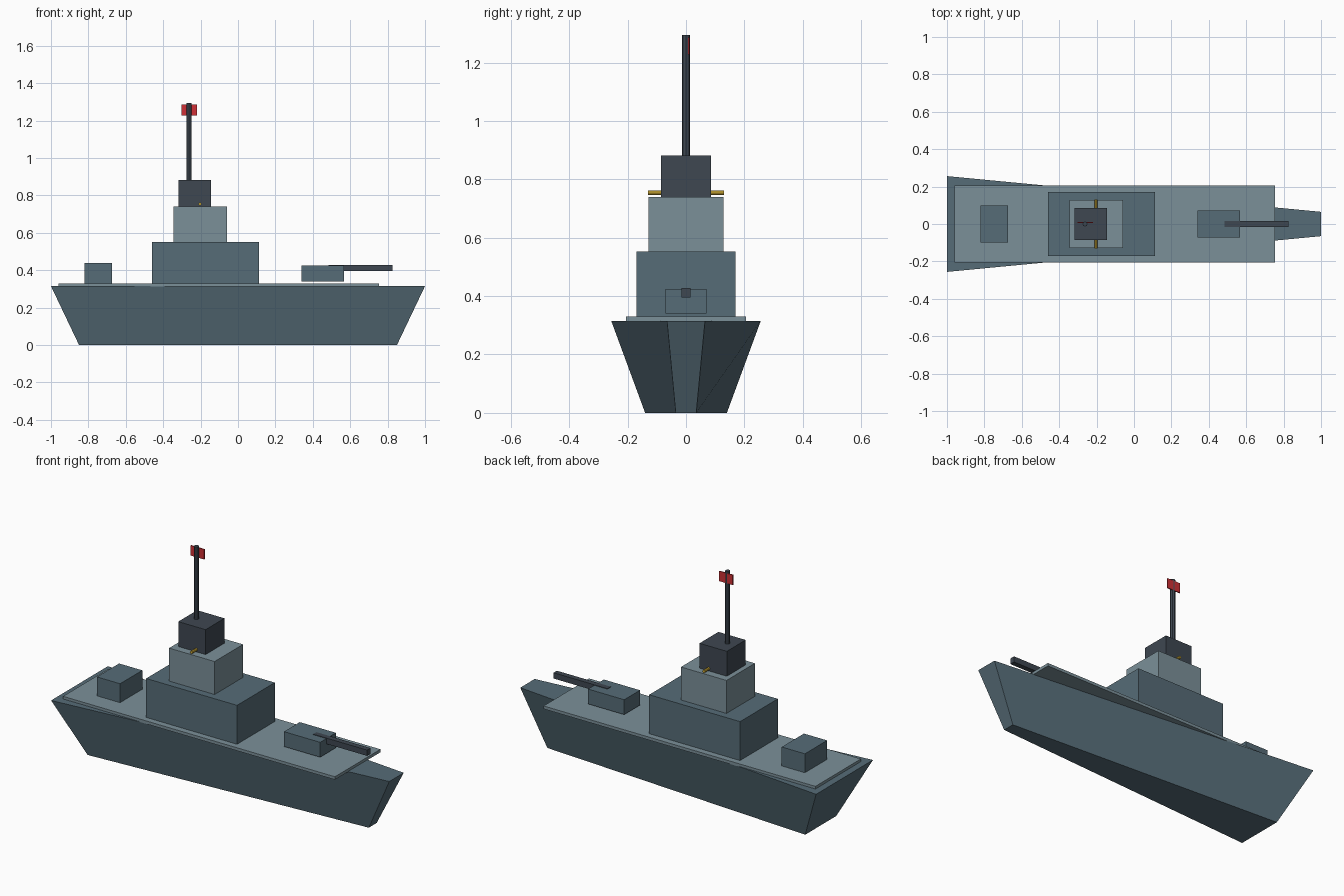
import bpy, bmesh
from mathutils import Matrix

cube = bpy.data.objects.get("Cube")
if cube:
    bpy.data.objects.remove(cube, do_unlink=True)


def material(name, hex_code):
    srgb = [int(hex_code[i:i + 2], 16) / 255 for i in (0, 2, 4)]
    col = [c / 12.92 if c < 0.04 else ((c + 0.055) / 1.055) ** 2.4 for c in srgb] + [1]
    m = bpy.data.materials.new(name)
    m.use_nodes = True
    m.diffuse_color = col
    m.node_tree.nodes["Principled BSDF"].inputs["Base Color"].default_value = col
    return m


slate = material("slate grey", "566C77")
pale = material("pale grey", "7B9099")
dark = material("dark grey", "3E4751")
red = material("red", "CF3036")
gold = material("gold", "D4AF37")


def finish(name, bm, mat):
    bmesh.ops.recalc_face_normals(bm, faces=bm.faces)
    mesh = bpy.data.meshes.new(name)
    bm.to_mesh(mesh)
    bm.free()
    mesh.materials.append(mat)
    obj = bpy.data.objects.new(name, mesh)
    bpy.context.collection.objects.link(obj)
    return obj


def box(name, mat, x, y, z):
    """Box given its (min, max) on each axis."""
    bm = bmesh.new()
    bmesh.ops.create_cube(bm, size=1)
    for v in bm.verts:
        v.co = [lo + (c + 0.5) * (hi - lo) for c, (lo, hi) in zip(v.co, (x, y, z))]
    return finish(name, bm, mat)


def rod(name, mat, centre, radius, length, axis="Z", sides=8):
    bm = bmesh.new()
    turn = Matrix.Rotation(1.5708, 4, "X") if axis == "Y" else Matrix()
    bmesh.ops.create_cone(bm, cap_ends=True, segments=sides, radius1=radius, radius2=radius,
                          depth=length, matrix=Matrix.Translation(centre) @ turn)
    return finish(name, bm, mat)


# Hull: wide stern narrowing to the bow, all sides flared outward
bm = bmesh.new()
rings = []
for z, end, stern, bow in ((0, 0.85, 0.14, 0.035), (0.315, 1, 0.256, 0.065)):
    rings.append([bm.verts.new(p) for p in
                  ((-end, -stern, z), (end, -bow, z), (end, bow, z), (-end, stern, z))])
for ring in rings:
    bm.faces.new(ring)
for i in range(4):
    j = (i + 1) % 4
    bm.faces.new((rings[0][i], rings[0][j], rings[1][j], rings[1][i]))
finish("hull", bm, slate)

# Deck and stacked superstructure
box("deck", pale, (-0.96, 0.755), (-0.205, 0.205), (0.313, 0.33))
box("superstructure", slate, (-0.46, 0.113), (-0.17, 0.17), (0.33, 0.552))
box("bridge", pale, (-0.345, -0.058), (-0.128, 0.128), (0.552, 0.74))
box("tower", dark, (-0.317, -0.145), (-0.085, 0.085), (0.74, 0.882))

# Stern cabin, gun turret and barrel
box("stern_cabin", slate, (-0.82, -0.674), (-0.1, 0.1), (0.33, 0.438))
box("gun_turret", slate, (0.34, 0.568), (-0.071, 0.071), (0.34, 0.425))
box("gun_barrel", dark, (0.485, 0.825), (-0.015, 0.015), (0.395, 0.428))

# Cross bar, mast and flag
rod("cross_bar", gold, (-0.203, 0, 0.754), 0.008, 0.26, axis="Y")
rod("mast", dark, (-0.262, 0, 1.085), 0.0135, 0.42)
box("flag", red, (-0.303, -0.218), (0.006, 0.012), (1.228, 1.285))
